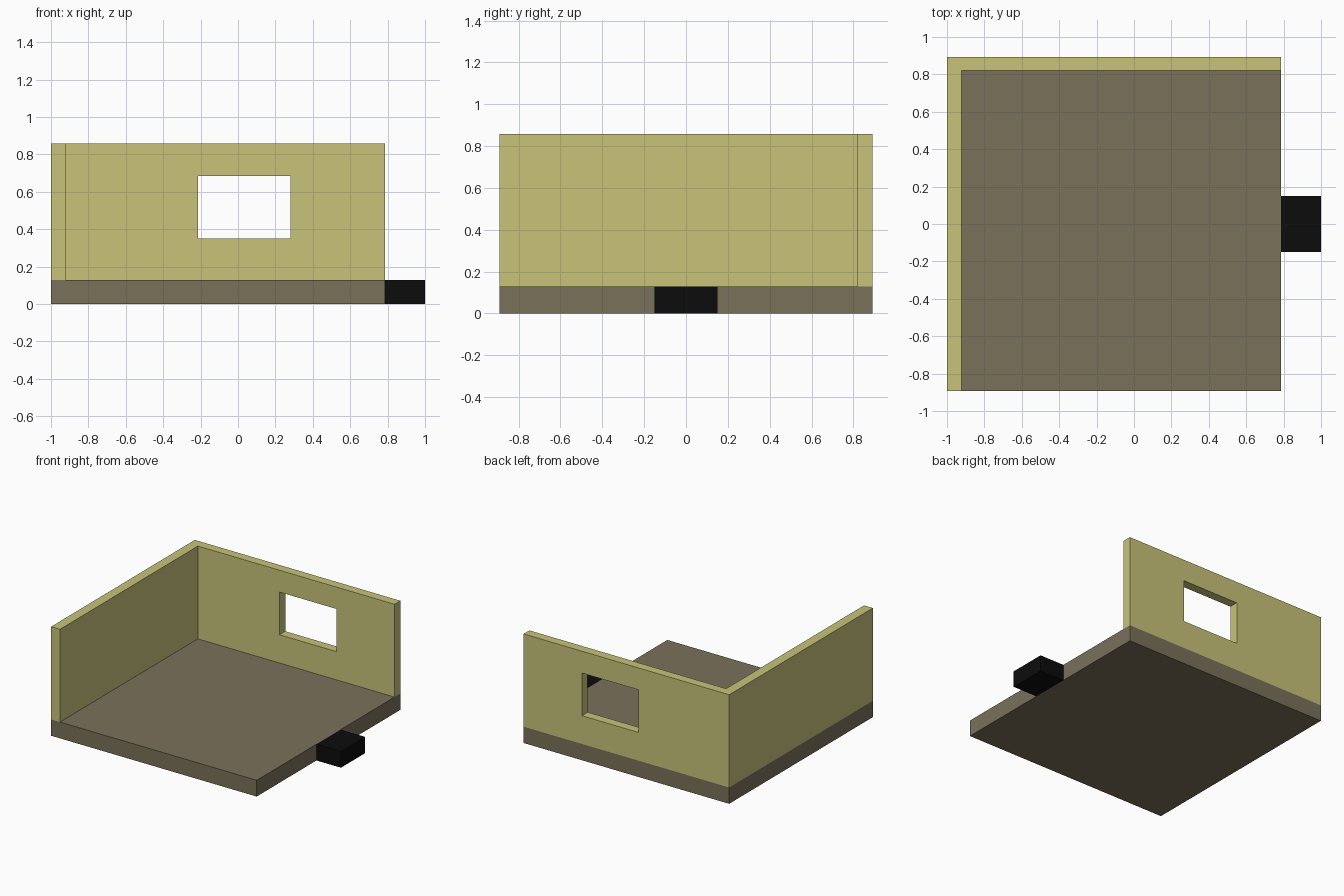
import bpy
import bmesh

if "Cube" in bpy.data.objects:
    bpy.data.objects.remove(bpy.data.objects["Cube"])


def material(name, rgb):
    m = bpy.data.materials.new(name)
    m.diffuse_color = (*rgb, 1)
    m.use_nodes = True
    m.node_tree.nodes["Principled BSDF"].inputs["Base Color"].default_value = m.diffuse_color
    return m


def prism(name, outline, z0, z1, mat=None):
    """Extrude a flat outline (counter-clockwise) from z0 up to z1."""
    bm = bmesh.new()
    base = bm.faces.new([bm.verts.new((x, y, z0)) for x, y in outline])
    top = bmesh.ops.extrude_face_region(bm, geom=[base], use_keep_orig=True)
    verts = [g for g in top["geom"] if isinstance(g, bmesh.types.BMVert)]
    bmesh.ops.translate(bm, verts=verts, vec=(0, 0, z1 - z0))
    bmesh.ops.recalc_face_normals(bm, faces=bm.faces)
    mesh = bpy.data.meshes.new(name)
    bm.to_mesh(mesh)
    bm.free()
    if mat:
        mesh.materials.append(mat)
    ob = bpy.data.objects.new(name, mesh)
    bpy.context.collection.objects.link(ob)
    return ob


def rect(x0, x1, y0, y1):
    return [(x0, y0), (x1, y0), (x1, y1), (x0, y1)]


floor_mat = material("floor brown", (0.195, 0.165, 0.102))
wall_mat = material("wall yellow", (0.578, 0.552, 0.195))
step_mat = material("step black", (0.0037, 0.0037, 0.0037))

L, R, D, FLOOR, TOP = -1.0, 0.787, 0.892, 0.128, 0.857
TX, TY = 0.077, 0.072  # wall thicknesses

# Floor slab and door step
prism("floor", rect(L, R, -D, D), 0, FLOOR, floor_mat)
prism("door_step", rect(R, 1.0, -0.15, 0.15), 0, FLOOR, step_mat)

# L-shaped walls along the left and back
walls = prism("walls", [(L, -D), (L + TX, -D), (L + TX, D - TY),
                        (R, D - TY), (R, D), (L, D)], FLOOR, TOP, wall_mat)

# Window opening cut through the back wall
cutter = prism("window_cutter", rect(-0.213, 0.28, 0.7, 1.0), 0.35, 0.685, wall_mat)
cutter.hide_render = True
cut = walls.modifiers.new("window", 'BOOLEAN')
cut.operation = 'DIFFERENCE'
cut.solver = 'EXACT'
cut.object = cutter
bpy.context.view_layer.objects.active = walls
bpy.ops.object.modifier_apply(modifier=cut.name)
bpy.data.objects.remove(cutter)
